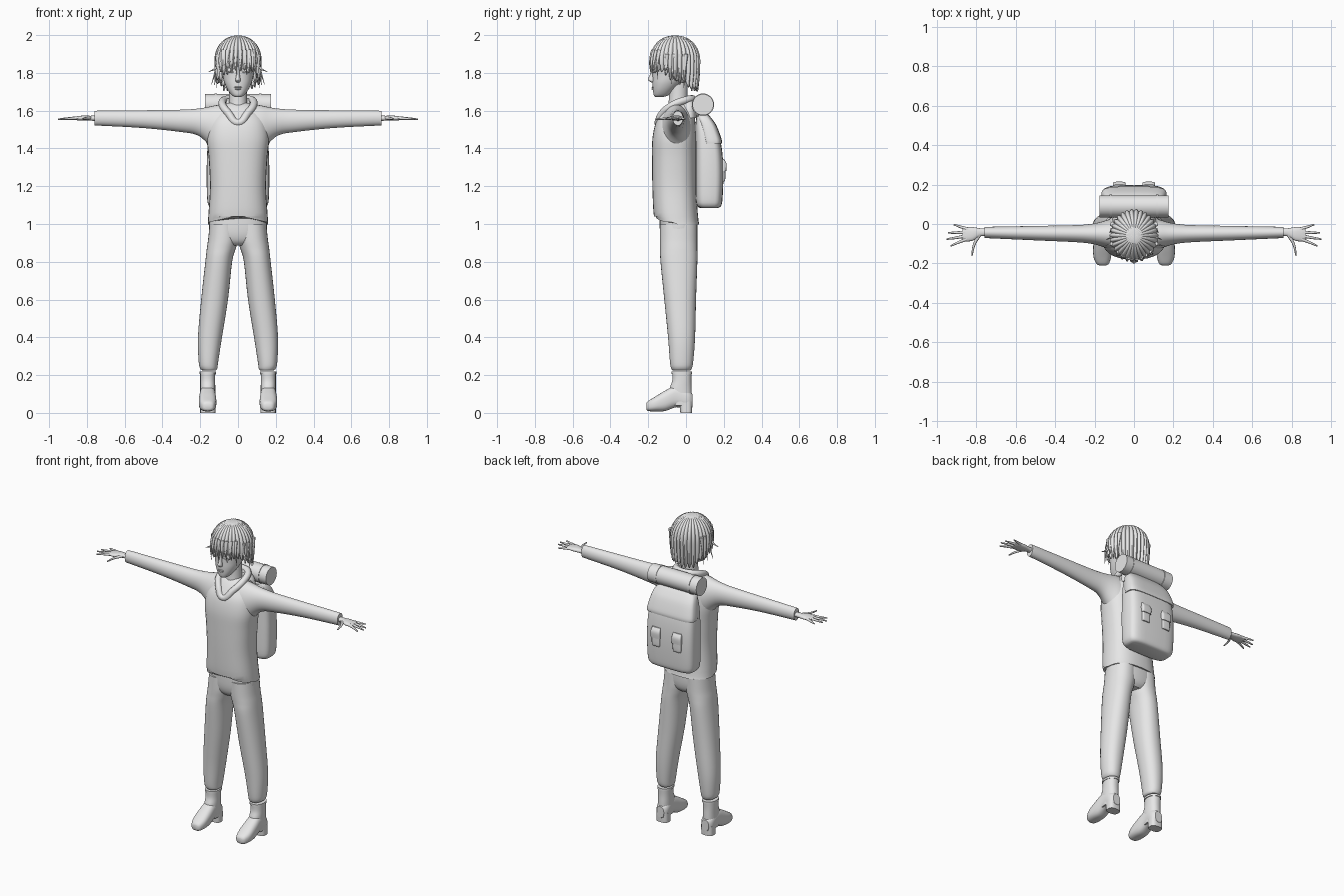
import bpy, bmesh, math, random
from mathutils import Vector

random.seed(4)
grey = bpy.data.materials.new("plain_grey")
grey.diffuse_color = (0.8, 0.8, 0.8, 1)


def add_object(name, bm, mirror=False):
    bmesh.ops.recalc_face_normals(bm, faces=bm.faces)
    me = bpy.data.meshes.new(name)
    bm.to_mesh(me)
    bm.free()
    me.materials.append(grey)
    ob = bpy.data.objects.new(name, me)
    bpy.context.collection.objects.link(ob)
    if mirror:
        ob.modifiers.new("mirror", 'MIRROR').use_mirror_merge = False
    return ob


def spline(rows, k):
    """Catmull-Rom interpolation through rows of numbers."""
    out = []
    for i in range(len(rows) - 1):
        p0, p1, p2 = rows[max(i - 1, 0)], rows[i], rows[i + 1]
        p3 = rows[min(i + 2, len(rows) - 1)]
        for j in range(k):
            t = j / k
            out.append([0.5 * (2 * b + (c - a) * t + (2 * a - 5 * b + 4 * c - d) * t * t
                               + (3 * b - a - 3 * c + d) * t ** 3)
                        for a, b, c, d in zip(p0, p1, p2, p3)])
    return out + [list(rows[-1])]


def loft(name, axis, rows, power=2.0, mirror=False, n=32, k=4, edit=None):
    """Superellipse rings along an axis; row = position, a min, a max, b min, b max."""
    bm = bmesh.new()
    rings = []
    for p, a0, a1, b0, b1 in spline(rows, k):
        ring = []
        for i in range(n):
            t = 2 * math.pi * i / n
            c, s = math.cos(t), math.sin(t)
            a = (a0 + a1) / 2 + (a1 - a0) / 2 * math.copysign(abs(c) ** (2 / power), c)
            b = (b0 + b1) / 2 + (b1 - b0) / 2 * math.copysign(abs(s) ** (2 / power), s)
            co = {'x': (p, a, b), 'y': (a, p, b), 'z': (a, b, p)}[axis]
            ring.append(bm.verts.new(co))
        rings.append(ring)
    for r, q in zip(rings, rings[1:]):
        for i in range(n):
            bm.faces.new((r[i], r[(i + 1) % n], q[(i + 1) % n], q[i]))
    bm.faces.new(rings[0])
    bm.faces.new(rings[-1])
    if edit:
        for v in bm.verts:
            edit(v.co)
    return add_object(name, bm, mirror)


def sym(rows):
    """Rows given as position, half width, b min, b max."""
    return [(p, -h, h, b0, b1) for p, h, b0, b1 in rows]


def tube(name, pts, depth, tip=1.0, cyclic=False, res=2):
    """Round tube through points, tapering to the tip."""
    cu = bpy.data.curves.new(name, 'CURVE')
    cu.dimensions = '3D'
    cu.bevel_depth, cu.bevel_resolution, cu.resolution_u = depth, res, 5
    cu.use_fill_caps = True
    sp = cu.splines.new('BEZIER')
    sp.bezier_points.add(len(pts) - 1)
    sp.use_cyclic_u = cyclic
    for i, (b, p) in enumerate(zip(sp.bezier_points, pts)):
        b.co = p
        b.handle_left_type = b.handle_right_type = 'AUTO'
        b.radius = 1 + (tip - 1) * i / (len(pts) - 1)
    cu.materials.append(grey)
    ob = bpy.data.objects.new(name, cu)
    bpy.context.collection.objects.link(ob)
    return ob


def ball(name, loc, size, mirror=False):
    bm = bmesh.new()
    bmesh.ops.create_uvsphere(bm, u_segments=20, v_segments=12, radius=1)
    for v in bm.verts:
        v.co = Vector([c * s + l for c, s, l in zip(v.co, size, loc)])
    return add_object(name, bm, mirror)


# Hoodie body with a raised notch in the front hem
def hem(co):
    if co.z < 1.03:
        co.z += 0.035 * max(0, 1 - abs(co.x) / 0.15) if co.y < -0.05 else -0.012

loft("hoodie", 'z', sym([
    (1.01, .160, -.16, .07), (1.06, .156, -.172, .062), (1.2, .148, -.178, .055),
    (1.35, .155, -.18, .055), (1.45, .165, -.178, .055), (1.53, .155, -.162, .05),
    (1.58, .13, -.135, .045), (1.62, .095, -.105, .04), (1.64, .07, -.08, .03)]), 2.5, edit=hem)
loft("sleeve", 'x', [
    (.06, -.14, .035, 1.33, 1.635), (.12, -.13, .025, 1.37, 1.628), (.17, -.112, .01, 1.435, 1.617),
    (.22, -.1, .0, 1.472, 1.61), (.3, -.092, -.006, 1.487, 1.605), (.5, -.083, -.01, 1.508, 1.602),
    (.72, -.073, -.014, 1.52, 1.6), (.76, -.071, -.016, 1.521, 1.599)], mirror=True)
# Hood collar
tube("collar", [(0, -.148, 1.535), (.05, -.125, 1.585), (.083, -.06, 1.635), (.06, .015, 1.66),
                (0, .035, 1.662), (-.06, .015, 1.66), (-.083, -.06, 1.635), (-.05, -.125, 1.585)],
     .02, cyclic=True, res=4)
loft("folded_hood", 'z', sym([(1.56, .11, -.02, .06), (1.62, .1, -.03, .06), (1.665, .065, -.03, .045)]), 2.3)

# Trousers
loft("hips", 'z', sym([(.885, .06, -.10, .03), (.91, .125, -.125, .05), (.96, .152, -.138, .06),
                       (1.05, .148, -.14, .06)]), 2.4)
loft("trouser_leg", 'z', [
    (.225, .118, .188, -.07, .022), (.235, .11, .2, -.078, .03), (.27, .105, .208, -.085, .038),
    (.4, .085, .212, -.095, .048), (.6, .053, .195, -.115, .053), (.8, .031, .173, -.135, .06),
    (.87, .012, .165, -.137, .06), (.92, -.002, .158, -.138, .06), (1.0, -.005, .15, -.138, .06)],
    2.2, mirror=True)

# Boots
loft("boot_shaft", 'z', [(.04, .122, .2, -.08, .032), (.12, .12, .2, -.088, .03),
                         (.17, .121, .2, -.073, .028), (.218, .12, .2, -.073, .03)], 2.3, mirror=True)
loft("boot_cuff", 'z', [(.205, .116, .203, -.077, .033), (.218, .116, .203, -.077, .033)], 2.3, True, k=1)
loft("boot_foot", 'y', [
    (-.21, .14, .178, .02, .05), (-.2, .127, .192, .01, .063), (-.165, .116, .206, .008, .085),
    (-.11, .115, .207, .01, .118), (-.05, .12, .202, .03, .145), (.01, .12, .2, .02, .12),
    (.034, .135, .185, .03, .1)], 2.6, mirror=True)
loft("boot_heel", 'z', [(0, .12, .2, -.03, .032), (.06, .12, .2, -.035, .034)], 3, mirror=True, k=1)

# Hands
loft("palm", 'x', [(.74, -.062, -.024, 1.545, 1.575), (.78, -.062, -.022, 1.547, 1.573),
                   (.82, -.085, -.016, 1.547, 1.574), (.86, -.088, -.018, 1.55, 1.569),
                   (.872, -.08, -.026, 1.553, 1.566)], 2.3, mirror=True, n=20)
fingers = {"thumb": ((.785, -.055), (.812, -.105), (.823, -.16)),
           "index_finger": ((.85, -.077), (.893, -.094), (.932, -.112)),
           "middle_finger": ((.85, -.06), (.905, -.07), (.952, -.077)),
           "ring_finger": ((.85, -.043), (.905, -.044), (.945, -.045)),
           "little_finger": ((.84, -.027), (.88, -.015), (.915, -.003))}
for side, s in (("left", 1), ("right", -1)):
    for f, pts in fingers.items():
        tube(f"{f}_{side}", [(s * x, y, 1.561 - .003 * i) for i, (x, y) in enumerate(pts)], .0095, .4)

# Neck, head and face
loft("neck", 'z', sym([(1.55, .06, -.11, .01), (1.62, .05, -.095, .008), (1.68, .047, -.09, .008),
                       (1.75, .047, -.09, .01)]))
loft("head", 'z', sym([
    (1.673, .018, -.163, -.12), (1.683, .034, -.171, -.09), (1.71, .054, -.175, -.06),
    (1.745, .071, -.177, -.02), (1.78, .081, -.177, .02), (1.83, .089, -.178, .045),
    (1.88, .094, -.18, .055), (1.93, .085, -.165, .045), (1.965, .05, -.12, .01)]), 2.2)
loft("nose", 'z', sym([(1.75, .008, -.185, -.16), (1.757, .014, -.195, -.16), (1.766, .013, -.202, -.16),
                       (1.79, .009, -.191, -.16), (1.825, .007, -.181, -.16)]), n=16)
ball("upper_lip", (0, -.175, 1.724), (.02, .007, .004))
ball("lower_lip", (0, -.174, 1.715), (.016, .008, .005))
ball("ear", (.09, -.05, 1.79), (.011, .02, .032), True)
ball("eye", (.042, -.16, 1.815), (.021, .012, .013), True)
for side, s in (("left", 1), ("right", -1)):
    tube(f"eyelid_{side}", [(s * .02, -.173, 1.812), (s * .033, -.174, 1.828), (s * .052, -.169, 1.828),
                            (s * .066, -.158, 1.815), (s * .052, -.168, 1.803), (s * .033, -.174, 1.802)],
         .0025, cyclic=True)
    tube(f"eyebrow_{side}", [(s * .02, -.178, 1.843), (s * .045, -.173, 1.852), (s * .07, -.157, 1.842)], .003, .4)

# Hair cap: radial locks with a pointed hem, short in front and long behind
LOCKS, PER, ROWS = 30, 6, 22
drop = [random.uniform(.02, .06) for _ in range(LOCKS)]
bm = bmesh.new()
cols = []
for i in range(LOCKS * PER):
    a = 2 * math.pi * i / (LOCKS * PER)
    bulge = math.sin(math.pi * (i % PER) / PER)
    back = -math.cos(a)                     # a = 0 looks forward
    base = 1.84 - .03 * (1 - abs(back)) if back < 0 else 1.81 - .08 * min(1, back * 1.4)
    low = base - drop[i // PER] * bulge * (.5 if back > .3 else 1)
    col = []
    for j in range(1, ROWS + 1):
        t = j / ROWS
        if t < .6:
            ph = t / .6 * math.pi / 2
            r, z = math.sin(ph) ** .9, 1.865 + .133 * math.cos(ph)
        else:
            u = (t - .6) / .4
            r, z = 1 - .09 * u * u, 1.865 + (low - 1.865) * u
        r *= .925 + .085 * bulge
        col.append(bm.verts.new((r * .124 * math.sin(a), -.058 - r * .133 * math.cos(a), z)))
    cols.append(col)
pole = bm.verts.new((0, -.058, 1.997))
for c, d in zip(cols, cols[1:] + cols[:1]):
    bm.faces.new((pole, c[0], d[0]))
    for j in range(ROWS - 1):
        bm.faces.new((c[j], c[j + 1], d[j + 1], d[j]))
hair = add_object("hair", bm)
solid = hair.modifiers.new("thickness", 'SOLIDIFY')
solid.thickness = .008

# Loose locks over the forehead and flicking out at the sides
for i, (x, end) in enumerate([(-.085, 1.76), (-.06, 1.79), (-.035, 1.805), (-.012, 1.785),
                              (.014, 1.81), (.04, 1.79), (.065, 1.8), (.088, 1.765)]):
    y = -.058 - .128 * math.sqrt(1 - (x / .125) ** 2)
    tube(f"fringe_lock_{i}", [(x * .9, y + .012, 1.92), (x, y - .003, 1.86), (x * 1.04 + .006, y, end)], .012, .1)
for side, s in (("left", 1), ("right", -1)):
    for i, (y, out, end) in enumerate([(-.1, .155, 1.805), (-.065, .14, 1.74), (-.03, .125, 1.735), (.0, .115, 1.72)]):
        tube(f"side_lock_{side}_{i}", [(s * .11, y, 1.9), (s * .115, y - .005, 1.83),
                                       (s * out, y - .012, end)], .012, .1)

# Backpack body, flap and bottom
loft("backpack", 'z', sym([
    (1.085, .135, .075, .17), (1.095, .152, .06, .185), (1.13, .163, .052, .193), (1.25, .166, .05, .198),
    (1.36, .164, .05, .194), (1.45, .158, .05, .18), (1.52, .145, .05, .153), (1.57, .125, .055, .122)]), 4)
loft("backpack_flap", 'z', sym([
    (1.425, .166, .09, .189), (1.45, .165, .085, .188), (1.52, .152, .07, .162),
    (1.56, .138, .06, .135), (1.582, .115, .065, .115)]), 4)
# Small pockets with lids
loft("pocket", 'z', [(1.225, .05, .1, .18, .203), (1.24, .047, .103, .18, .208),
                     (1.32, .047, .103, .18, .207)], 5, mirror=True, n=24)
loft("pocket_lid", 'z', [(1.28, .043, .107, .185, .213), (1.32, .043, .107, .185, .214),
                         (1.345, .047, .103, .18, .2)], 5, mirror=True, n=24)

# Bedroll with two tie bands
roll = (.09, 1.632)
for name, x0, x1, r, m in (("bedroll", -.175, .175, .056, False), ("bedroll_band", .112, .124, .059, True)):
    loft(name, 'x', [(x, roll[0] - r, roll[0] + r, roll[1] - r, roll[1] + r) for x in (x0, x1)], mirror=m, k=1)

# Smooth shading with crisp edges
meshes = [o for o in bpy.context.scene.objects if o.type == 'MESH']
for o in meshes:
    o.select_set(True)
bpy.context.view_layer.objects.active = meshes[0]
bpy.ops.object.shade_smooth_by_angle(angle=math.radians(40))
